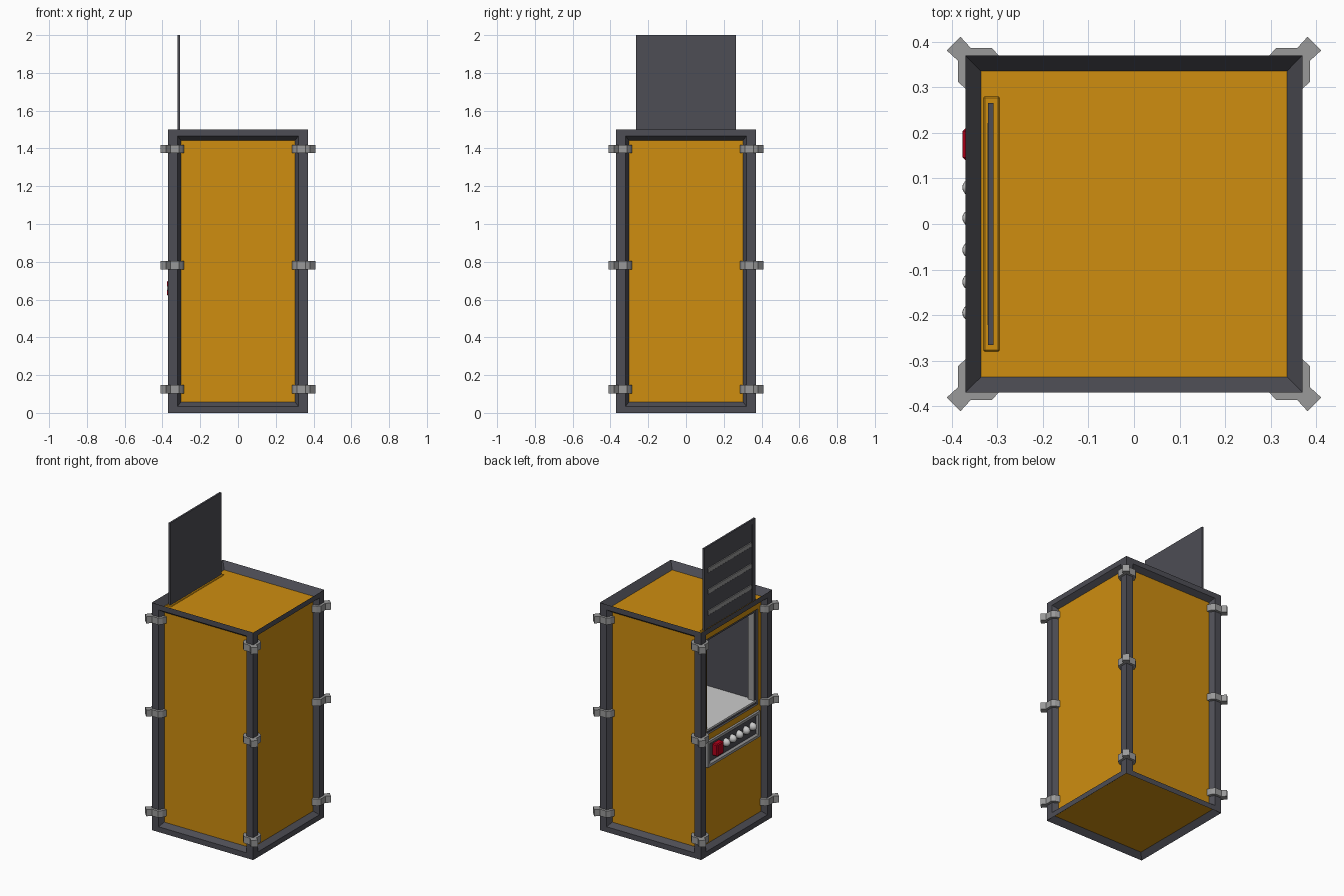
import bpy, bmesh
from mathutils import Vector, Matrix

if "Cube" in bpy.data.objects:
    bpy.data.objects.remove(bpy.data.objects["Cube"])


def material(name, col):
    m = bpy.data.materials.new(name)
    m.diffuse_color = (*col, 1)
    m.use_nodes = True
    m.node_tree.nodes["Principled BSDF"].inputs["Base Color"].default_value = m.diffuse_color
    return m


ORANGE = material("orange_paint", (0.62, 0.27, 0.005))
DARK = material("dark_steel", (0.075, 0.075, 0.09))
GREY = material("mid_grey", (0.32, 0.32, 0.32))
LIGHT = material("light_grey", (0.6, 0.6, 0.6))
RED = material("red", (0.45, 0.0, 0.01))


def finish(name, bm, mats):
    bmesh.ops.recalc_face_normals(bm, faces=bm.faces)
    me = bpy.data.meshes.new(name)
    bm.to_mesh(me)
    bm.free()
    for m in mats:
        me.materials.append(m)
    ob = bpy.data.objects.new(name, me)
    bpy.context.collection.objects.link(ob)
    return ob


def box(name, lo, hi, mat, bevel=0.0, segments=1):
    lo, hi = Vector(lo), Vector(hi)
    bm = bmesh.new()
    bmesh.ops.create_cube(bm, size=1, matrix=Matrix.Translation((lo + hi) / 2)
                          @ Matrix.Diagonal((*(hi - lo), 1)))
    if bevel:
        bmesh.ops.bevel(bm, geom=bm.edges[:], offset=bevel, segments=segments,
                        profile=0.5, affect='EDGES')
    return finish(name, bm, [mat])


def stepped_face(bm, u, v, n, dist, rings, cap_mat):
    """Nested rectangles (half width, low, high, depth, material) closed by a cap."""
    prev = None
    for a, b0, b1, depth, mat in rings:
        cur = [bm.verts.new(u * x + v * y + n * (dist - depth))
               for x, y in ((-a, b0), (a, b0), (a, b1), (-a, b1))]
        if prev:
            for i in range(4):
                j = (i + 1) % 4
                bm.faces.new((prev[i], prev[j], cur[j], cur[i])).material_index = mat
        prev = cur
    bm.faces.new(prev).material_index = cap_mat


# Cabinet shell: dark edge frame with sunken orange panels, one side with an open chamber
W, H = 0.37, 1.5
X, Y, Z = Vector((1, 0, 0)), Vector((0, 1, 0)), Vector((0, 0, 1))
frame = [(W, 0, H, 0, 0), (0.32, 0.035, H - 0.035, 0, 0), (0.302, 0.058, H - 0.058, 0.033, 0)]
chamber = [(0.268, 0.775, 1.405, 0.033, 1), (0.266, 0.777, 1.403, 0.045, 0),
           (0.245, 0.797, 1.385, 0.045, 0), (0.245, 0.797, 1.385, 0.09, 2),
           (0.265, 0.797, 1.385, 0.09, 0), (0.265, 0.797, 1.385, 0.62, 0)]
bm = bmesh.new()
for u, n in ((X, -Y), (X, Y), (Y, X)):
    stepped_face(bm, u, Z, n, W, frame, 1)
stepped_face(bm, Y, Z, -X, W, frame + chamber, 0)
stepped_face(bm, X, Y, Z, H, [(W, -W, W, 0, 0), (0.336, -0.336, 0.336, 0.045, 0)], 1)
stepped_face(bm, X, Y, -Z, 0, [(W, -W, W, 0, 0), (0.336, -0.336, 0.336, 0.03, 0)], 1)
bmesh.ops.remove_doubles(bm, verts=bm.verts, dist=1e-5)
finish("cabinet_shell", bm, [DARK, ORANGE, GREY])
box("chamber_floor", (-0.33, -0.262, 0.79), (0.24, 0.262, 0.803), LIGHT)

# Raised sliding door with border and ribs, and the slot collar it passes through
box("sliding_door", (-0.317, -0.266, 1.42), (-0.308, 0.266, 2.0), DARK)
box("door_slot_collar", (-0.33, -0.28, 1.445), (-0.295, 0.28, 1.459), ORANGE, 0.003)
for s in (-1, 1):
    y0, y1 = sorted((s * 0.266, s * 0.235))
    box("door_border_side", (-0.32, y0, 1.46), (-0.316, y1, 2.0), DARK)
box("door_border_top", (-0.32, -0.235, 1.97), (-0.316, 0.235, 2.0), DARK)
for z in (1.56, 1.70, 1.84):
    box("door_rib", (-0.321, -0.225, z - 0.016), (-0.314, 0.225, z + 0.016), GREY, 0.003)

# Control panel: grey tray with a red switch and five domed knobs
bm = bmesh.new()
stepped_face(bm, Y, Z, -X, 0.33, [(0.272, 0.565, 0.735, 0, 0), (0.272, 0.565, 0.735, -0.022, 0),
                                  (0.255, 0.582, 0.718, -0.022, 0),
                                  (0.245, 0.592, 0.708, -0.01, 0)], 1)
finish("control_panel", bm, [GREY, DARK])
box("power_switch", (-0.376, 0.14, 0.62), (-0.335, 0.21, 0.70), RED, 0.006)
for y in (0.08, 0.013, -0.057, -0.127, -0.195):
    bm = bmesh.new()
    bmesh.ops.create_uvsphere(bm, u_segments=20, v_segments=12, radius=1,
                              matrix=Matrix.Translation((-0.348, y, 0.66))
                              @ Matrix.Diagonal((0.029, 0.022, 0.026, 1)))
    for f in bm.faces:
        f.smooth = True
    finish("control_knob", bm, [LIGHT])

# Corner clamps: one profile mirrored to the four edges at three heights
half = [(0.285, 0.34), (0.295, 0.368), (0.312, 0.386), (0.358, 0.386), (0.381, 0.411)]
profile = half + [(y, x) for x, y in reversed(half)] + [(0.335, 0.335)]
for sx in (-1, 1):
    for sy in (-1, 1):
        for z in (0.125, 0.782, 1.397):
            bm = bmesh.new()
            f = bm.faces.new([bm.verts.new((sx * x, sy * y, z - 0.022)) for x, y in profile])
            ext = bmesh.ops.extrude_face_region(bm, geom=[f])["geom"]
            bmesh.ops.translate(bm, vec=(0, 0, 0.044),
                                verts=[g for g in ext if isinstance(g, bmesh.types.BMVert)])
            finish("corner_clamp", bm, [GREY])
